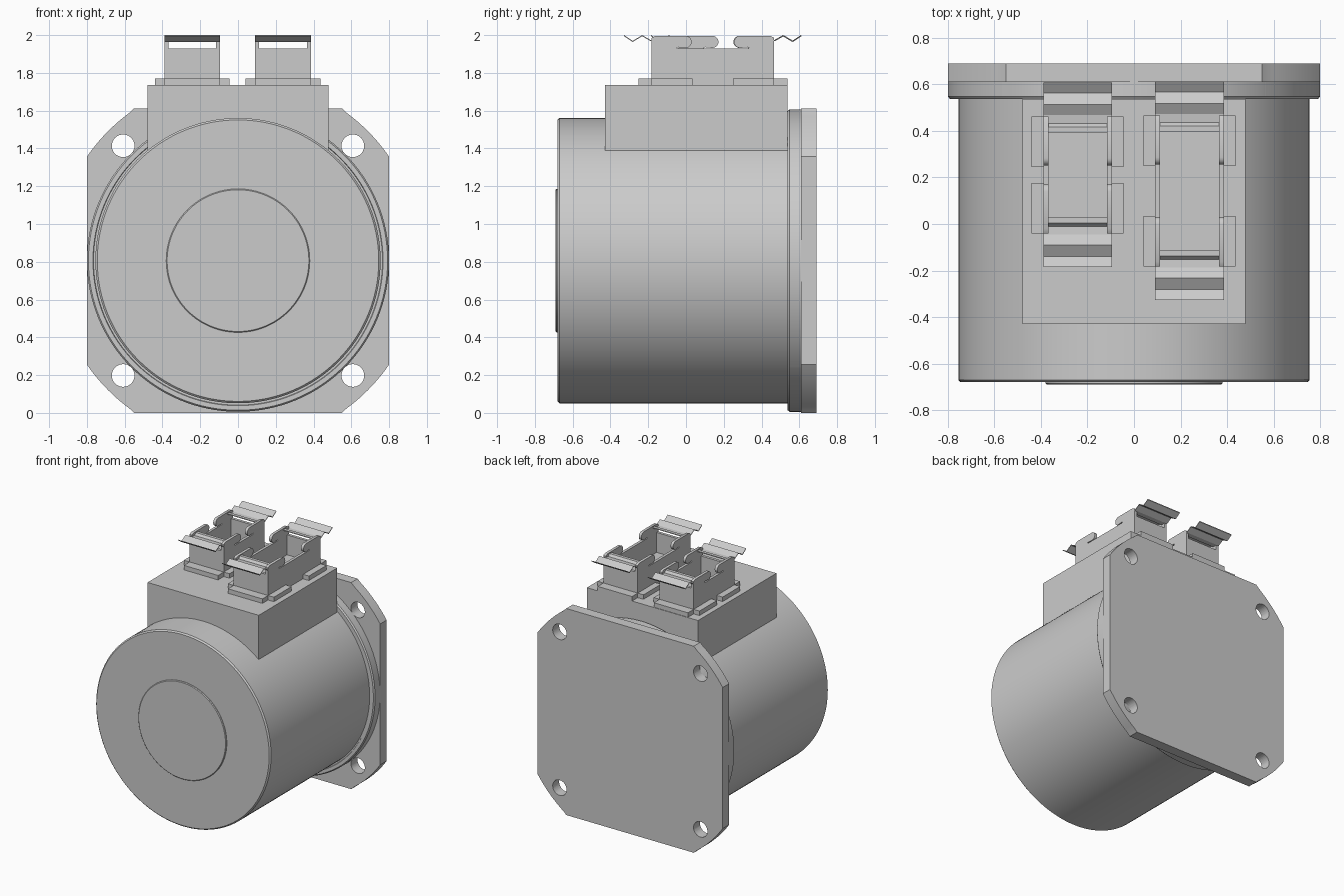
import bpy, bmesh, math
from mathutils import Vector, Matrix

if "Cube" in bpy.data.objects:
    bpy.data.objects.remove(bpy.data.objects["Cube"])

CZ = 0.806          # height of the motor axis


def finish(bm, name, smooth=True):
    bmesh.ops.remove_doubles(bm, verts=bm.verts, dist=1e-5)
    bmesh.ops.recalc_face_normals(bm, faces=bm.faces)
    me = bpy.data.meshes.new(name)
    bm.to_mesh(me)
    bm.free()
    ob = bpy.data.objects.new(name, me)
    bpy.context.collection.objects.link(ob)
    if smooth:
        shade(ob)
    return ob


def shade(ob):
    bpy.ops.object.select_all(action='DESELECT')
    ob.select_set(True)
    bpy.context.view_layer.objects.active = ob
    bpy.ops.object.shade_smooth_by_angle(angle=math.radians(30))


def add_prism(bm, pts, axis, a, b):
    """Extrude a 2D outline along an axis from a to b."""
    place = {'x': lambda u, v: (a, u, v),
             'y': lambda u, v: (u, a, v),
             'z': lambda u, v: (u, v, a)}[axis]
    f = bm.faces.new([bm.verts.new(place(u, v)) for u, v in pts])
    step = Vector([b - a if c == axis else 0 for c in 'xyz'])
    ext = bmesh.ops.extrude_face_region(bm, geom=[f], use_keep_orig=True)
    bmesh.ops.translate(bm, vec=step,
                        verts=[g for g in ext['geom'] if isinstance(g, bmesh.types.BMVert)])


def prism(name, pts, axis, a, b):
    bm = bmesh.new()
    add_prism(bm, pts, axis, a, b)
    return finish(bm, name)


def rect(u0, u1, v0, v1):
    return [(u0, v0), (u1, v0), (u1, v1), (u0, v1)]


def lathe(name, profile, steps=128):
    """Spin (radius, y) points around the motor axis."""
    bm = bmesh.new()
    vs = [bm.verts.new((r, y, CZ)) for r, y in profile]
    es = [bm.edges.new(p) for p in zip(vs, vs[1:])]
    bmesh.ops.spin(bm, geom=vs + es, cent=(0, 0, CZ), axis=(0, 1, 0),
                   angle=2 * math.pi, steps=steps)
    return finish(bm, name)


def cut(ob, cutter):
    m = ob.modifiers.new("holes", 'BOOLEAN')
    m.operation, m.solver, m.object = 'DIFFERENCE', 'EXACT', cutter
    bpy.context.view_layer.objects.active = ob
    bpy.ops.object.modifier_apply(modifier=m.name)
    shade(ob)


# Motor body with raised end disc
lathe("motor_body", [(0, -0.69), (0.375, -0.69), (0.38, -0.685), (0.38, -0.68), (0.745, -0.68),
                     (0.755, -0.67), (0.755, 0.56), (0, 0.56)])

# Round shoulder in front of the flange
ring = lathe("flange_shoulder", [(0, 0.545), (0.765, 0.545), (0.768, 0.538), (0.792, 0.538),
                                 (0.80, 0.548), (0.80, 0.63), (0, 0.63)])

# Square flange with corners rounded on a large circle
outline = []
a0 = math.atan2(0.55, 0.80)
for q in range(4):
    for i in range(13):
        a = q * math.pi / 2 + a0 + (math.pi / 2 - 2 * a0) * i / 12
        outline.append((0.971 * math.cos(a), CZ + 0.971 * math.sin(a) * CZ / 0.80
                        if abs(math.sin(a)) > 0.82 else CZ + 0.971 * math.sin(a)))
outline = [(x, max(0, min(2 * CZ, z))) for x, z in outline]
flange = prism("mounting_flange", outline, 'y', 0.61, 0.69)

# Four bolt holes through flange and shoulder
bm = bmesh.new()
for sx in (-1, 1):
    for sz in (-1, 1):
        mat = Matrix.Translation((sx * 0.608, 0.6, CZ + sz * 0.608)) @ Matrix.Rotation(math.pi / 2, 4, 'X')
        bmesh.ops.create_cone(bm, cap_ends=True, segments=40, radius1=0.06, radius2=0.06,
                              depth=0.4, matrix=mat)
cutter = finish(bm, "hole_cutter", False)
cutter.hide_render = True
cut(flange, cutter)
cut(ring, cutter)
bpy.data.objects.remove(cutter)

# Terminal box on top
prism("terminal_box", rect(-0.48, 0.48, -0.43, 0.537), 'z', 1.39, 1.735)


def connector(name, x0, x1, y0, y1):
    t = 0.022
    # Open socket: floor and two low end walls
    bm = bmesh.new()
    add_prism(bm, rect(x0 + 0.002, x1 - 0.002, y0 + 0.002, y1 - 0.002), 'z', 1.735, 1.775)
    for ya, yb in ((y0, y0 + t), (y1 - t, y1)):
        add_prism(bm, rect(x0, x1, ya, yb), 'z', 1.74, 1.93)
    finish(bm, name + "_socket", False)

    # Side plates with round-nosed tabs at both ends
    r, zc = 0.032, 1.964
    nose = [(0.18 + r * math.cos(a), zc + r * math.sin(a))
            for a in [math.pi / 2 - math.pi * i / 10 for i in range(11)]]
    half = [(0, 1.74), (0, 1.985), (0.02, 1.996)] + nose + [(0.14, 1.936), (0.132, 1.933), (0.14, 1.928)]
    if y1 - y0 < 0.55:
        half[-1] = (0.14, 1.926)
    plate = [(y0 + u, z) for u, z in half] + [(y1 - u, z) for u, z in reversed(half)]
    bm = bmesh.new()
    for xa, xb in ((x0, x0 + t), (x1 - t, x1)):
        add_prism(bm, plate, 'x', xa, xb)
    finish(bm, name + "_side_plates")

    # Wavy spring clips and stepped feet, mirrored end to end
    wave = [(-0.145, 2.0), (-0.10, 1.97), (-0.05, 2.0), (-0.005, 1.974), (0.03, 1.971),
            (0.045, 1.988), (0.07, 1.988)]
    strip = wave + [(u, z - 0.006) for u, z in reversed(wave)]
    clips, feet = bmesh.new(), bmesh.new()
    for y, s in ((y0, 1), (y1, -1)):
        add_prism(clips, [(y + s * u, z) for u, z in strip], 'x', x0, x1)
        foot = [(x0, -0.07), (x1, -0.07), (x1, 0), (x1 + 0.05, 0), (x1 + 0.05, 0.217),
                (x0 - 0.05, 0.217), (x0 - 0.05, 0), (x0, 0)]
        add_prism(feet, [(x, y + s * v) for x, v in foot], 'z', 1.73, 1.77)
    finish(clips, name + "_spring_clips", False)
    finish(feet, name + "_feet", False)


# Short and long connectors
connector("short_connector", -0.39, -0.095, -0.04, 0.463)
connector("long_connector", 0.09, 0.387, -0.182, 0.467)
